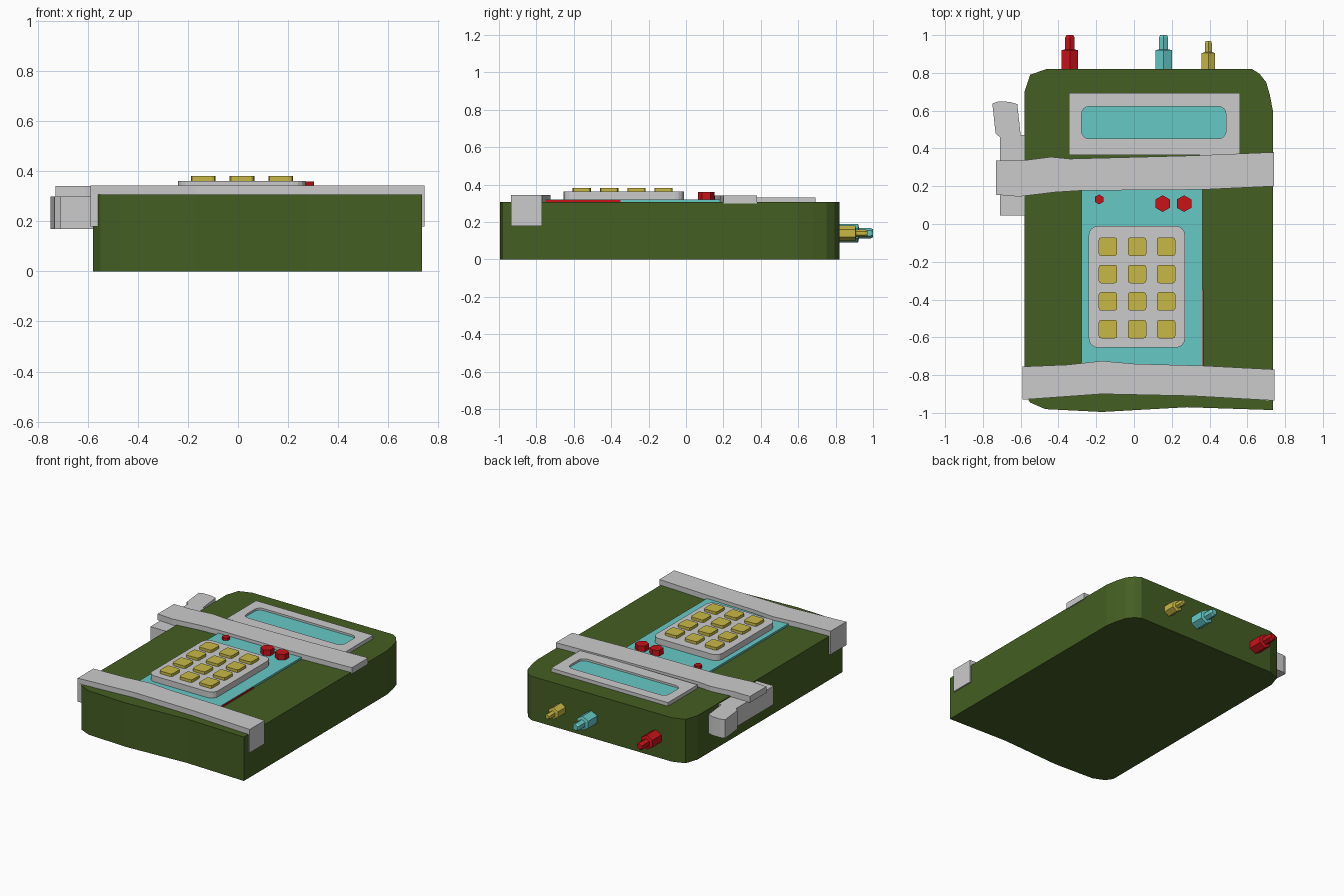
import bpy
import math

if "Cube" in bpy.data.objects:
    bpy.data.objects.remove(bpy.data.objects["Cube"])


def material(name, rgb):
    m = bpy.data.materials.new(name)
    m.diffuse_color = (*rgb, 1)
    m.use_nodes = True
    m.node_tree.nodes["Principled BSDF"].inputs["Base Color"].default_value = m.diffuse_color
    return m


GREEN = material("green", (0.058, 0.112, 0.016))
CYAN = material("cyan", (0.133, 0.584, 0.565))
RED = material("red", (0.58, 0.006, 0.01))
YELLOW = material("yellow", (0.58, 0.485, 0.06))


def mesh_object(name, verts, faces, mat=None):
    me = bpy.data.meshes.new(name)
    me.from_pydata(verts, [], faces)
    me.update()
    ob = bpy.data.objects.new(name, me)
    bpy.context.collection.objects.link(ob)
    if mat:
        me.materials.append(mat)
    return ob


def prism(name, outline, z0, z1, mat=None):
    """Extrude a counter-clockwise outline from z0 to z1."""
    n = len(outline)
    verts = [(x, y, z) for z in (z0, z1) for x, y in outline]
    faces = [tuple(reversed(range(n))), tuple(range(n, 2 * n))]
    faces += [(i, (i + 1) % n, n + (i + 1) % n, n + i) for i in range(n)]
    return mesh_object(name, verts, faces, mat)


def rounded_rect(x0, x1, y0, y1, r, steps=4):
    pts = []
    corners = [(x1 - r, y1 - r), (x0 + r, y1 - r), (x0 + r, y0 + r), (x1 - r, y0 + r)]
    for c, (cx, cy) in enumerate(corners):
        for s in range(steps + 1):
            a = math.pi / 2 * (c + s / steps)
            pts.append((cx + r * math.cos(a), cy + r * math.sin(a)))
    return pts


def rect(x0, x1, y0, y1):
    return [(x0, y0), (x1, y0), (x1, y1), (x0, y1)]


def hexagon(cx, cy, r):
    return [(cx + r * math.sin(-math.tau * i / 6), cy + r * math.cos(math.tau * i / 6))
            for i in range(6)]


def frame(name, outer, inner, z0, z1, mat=None):
    """Ring with a hole; both outlines have the same number of points."""
    n = len(outer)
    rings = [(outer, z0), (outer, z1), (inner, z1), (inner, z0)]
    verts = [(x, y, z) for pts, z in rings for x, y in pts]
    faces = []
    for k in range(4):
        a, b = k * n, (k + 1) % 4 * n
        faces += [(a + i, a + (i + 1) % n, b + (i + 1) % n, b + i) for i in range(n)]
    return mesh_object(name, verts, faces, mat)


def connector(name, x, z, profile, mat):
    """Six-sided turned plug along +y; profile is (y, radius)."""
    verts = []
    for y, r in profile:
        verts += [(x + r * math.sin(math.tau * i / 6), y, z + r * math.cos(math.tau * i / 6))
                  for i in range(6)]
    faces = [tuple(reversed(range(6))), tuple(range(len(verts) - 6, len(verts)))]
    for k in range(len(profile) - 1):
        a, b = 6 * k, 6 * (k + 1)
        faces += [(a + i, a + (i + 1) % 6, b + (i + 1) % 6, b + i) for i in range(6)]
    ob = mesh_object(name, verts, [tuple(reversed(f)) for f in faces], mat)
    ob.data.flip_normals()
    return ob


# Main case
prism("case", [(-0.58, -0.90), (-0.55, -0.945), (-0.47, -0.98), (-0.17, -0.995),
               (0.28, -0.97), (0.735, -0.985), (0.735, 0.60), (0.72, 0.68),
               (0.70, 0.75), (0.665, 0.795), (0.625, 0.82), (-0.465, 0.82),
               (-0.55, 0.79), (-0.58, 0.70)], 0.0, 0.307, GREEN)

# Face panel and its red edge strip
prism("face_panel", rect(-0.277, 0.363, -0.78, 0.20), 0.30, 0.32, CYAN)
prism("panel_edge_strip", rect(0.35, 0.367, -0.78, -0.35), 0.30, 0.318, RED)

# Display
prism("display_screen", rounded_rect(-0.29, 0.495, 0.44, 0.63, 0.04), 0.30, 0.318, CYAN)
frame("display_frame", rounded_rect(-0.345, 0.56, 0.365, 0.693, 0.002),
      rounded_rect(-0.278, 0.487, 0.452, 0.622, 0.04), 0.30, 0.332)

# Keypad with a grid of keys
prism("keypad_base", rounded_rect(-0.24, 0.27, -0.655, -0.01, 0.05), 0.315, 0.362)
for row, y in enumerate((-0.12, -0.265, -0.41, -0.557)):
    for col, x in enumerate((-0.138, 0.016, 0.17)):
        prism(f"key_{row}_{col}", rounded_rect(x - 0.049, x + 0.049, y - 0.049, y + 0.049, 0.014, 2),
              0.355, 0.381, YELLOW)

# Red knobs
for i, (x, y, r) in enumerate([(-0.185, 0.13, 0.026), (0.152, 0.108, 0.044), (0.265, 0.108, 0.044)]):
    prism(f"knob_{i}", hexagon(x, y, r), 0.315, 0.36 if r > 0.03 else 0.34, RED)

# Upper strap
prism("upper_strap", [(-0.73, 0.155), (-0.61, 0.145), (-0.42, 0.168), (-0.28, 0.177),
                      (0.36, 0.182), (0.742, 0.20), (0.742, 0.38), (0.30, 0.362),
                      (-0.34, 0.345), (-0.44, 0.355), (-0.60, 0.335), (-0.73, 0.335)],
      0.298, 0.342)

# Lower strap with its hanging ends
prism("lower_strap", [(-0.59, -0.93), (-0.17, -0.90), (0.30, -0.91), (0.745, -0.935),
                      (0.745, -0.77), (0.36, -0.75), (0.0, -0.74), (-0.17, -0.725),
                      (-0.35, -0.745), (-0.59, -0.755)], 0.30, 0.344)
prism("lower_strap_end_left", rect(-0.59, -0.555, -0.93, -0.755), 0.18, 0.31)
prism("lower_strap_end_right", rect(0.70, 0.745, -0.935, -0.77), 0.18, 0.31)

# Side lever
prism("side_lever", [(-0.71, 0.045), (-0.575, 0.045), (-0.575, 0.47), (-0.60, 0.47),
                     (-0.618, 0.635), (-0.66, 0.647), (-0.72, 0.648), (-0.75, 0.638),
                     (-0.733, 0.48), (-0.71, 0.46)], 0.17, 0.30)

# Plugs on the back
for name, x, r, tip, y1, y2, mat in [("red_plug", -0.34, 0.05, 0.028, 0.925, 1.0, RED),
                                     ("cyan_plug", 0.157, 0.05, 0.028, 0.925, 1.0, CYAN),
                                     ("yellow_plug", 0.394, 0.041, 0.021, 0.91, 0.97, YELLOW)]:
    connector(name, x, 0.14, [(0.80, r), (y1 - 0.005, r), (y1, tip), (y2 - 0.012, tip),
                              (y2, tip * 0.75)], mat)
